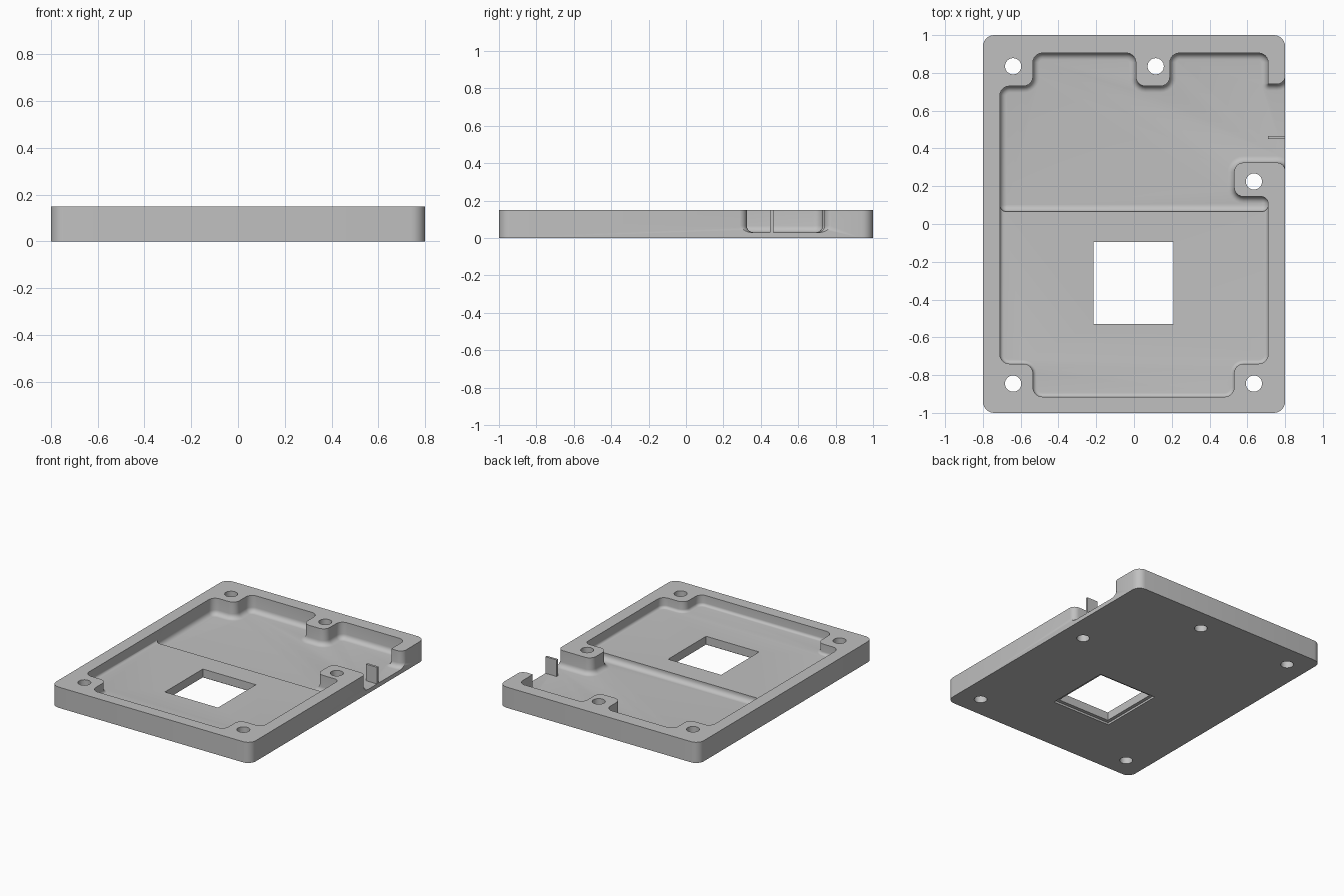
import bpy, bmesh, math
from mathutils import Vector

old = bpy.data.objects.get("Cube")
if old:
    bpy.data.objects.remove(old)

grey = bpy.data.materials.new("plain grey")
grey.use_nodes = True
COLOUR = (0.53, 0.53, 0.53, 1)
grey.diffuse_color = COLOUR
grey.node_tree.nodes["Principled BSDF"].inputs["Base Color"].default_value = COLOUR

H = 0.15        # case height
ARC = 6         # steps per rounded corner


def outline(corners, d=0.0):
    """Rounded counter-clockwise outline (x, y, radius), moved inward by d."""
    pts, n = [], len(corners)
    for i, (x, y, r) in enumerate(corners):
        p = Vector((x, y))
        a = (p - Vector(corners[i - 1][:2])).normalized()
        b = (Vector(corners[(i + 1) % n][:2]) - p).normalized()
        na, nb = Vector((-a.y, a.x)), Vector((-b.y, b.x))
        turn = 1 if a.cross(b) > 0 else -1
        r = r - turn * d
        centre = p + (na + nb) * (d + turn * r)
        for k in range(ARC + 1):
            t = k / ARC * math.pi / 2
            pts.append(centre - turn * r * (na * math.cos(t) + nb * math.sin(t)))
    return pts


def solid(name, rings):
    """Closed solid through a stack of (outline, z) rings."""
    bm = bmesh.new()
    loops = [[bm.verts.new((p.x, p.y, z)) for p in pts] for pts, z in rings]
    for low, high in zip(loops, loops[1:]):
        for i in range(len(low)):
            bm.faces.new((low[i - 1], low[i], high[i], high[i - 1]))
    bm.faces.new(loops[0][::-1])
    bm.faces.new(loops[-1])
    bmesh.ops.remove_doubles(bm, verts=bm.verts, dist=1e-5)
    bmesh.ops.recalc_face_normals(bm, faces=bm.faces)
    mesh = bpy.data.meshes.new(name)
    bm.to_mesh(mesh)
    bm.free()
    mesh.materials.append(grey)
    obj = bpy.data.objects.new(name, mesh)
    bpy.context.collection.objects.link(obj)
    return obj


def pocket(name, corners, floor, fillet):
    """Cutter whose floor meets its walls in a fillet."""
    rings = []
    for k in range(ARC + 1):
        t = k / ARC * math.pi / 2
        rings.append((outline(corners, fillet * (1 - math.sin(t))),
                      floor + fillet * (1 - math.cos(t))))
    return solid(name, rings + [(outline(corners), H + 0.1)])


def box(x0, x1, y0, y1, r=0.0):
    return [(x0, y0, r), (x1, y0, r), (x1, y1, r), (x0, y1, r)]


def cut(target, cutter):
    mod = target.modifiers.new("cut", "BOOLEAN")
    mod.operation, mod.solver, mod.object = "DIFFERENCE", "EXACT", cutter
    bpy.context.view_layer.objects.active = target
    bpy.ops.object.modifier_apply(modifier=mod.name)
    bpy.data.objects.remove(cutter)


# Rounded slab
rim = outline(box(-0.8, 0.8, -1, 1, 0.06))
case = solid("case_half", [(rim, 0), (rim, H)])

# Deep rear pocket with screw bosses and the side opening
R = 0.05
rear = [(-0.71, 0.065, 0.036), (0.71, 0.065, 0.036), (0.71, 0.145, 0.036),
        (0.53, 0.145, R), (0.53, 0.325, R), (0.801, 0.325, 0.045),
        (0.801, 0.1, 0.04), (1, 0.1, 0.04), (1, 0.95, 0.04), (0.801, 0.95, 0.04),
        (0.801, 0.74, 0.045), (0.71, 0.74, 0.005), (0.71, 0.905, R),
        (0.19, 0.905, R), (0.19, 0.73, R), (0.01, 0.73, R), (0.01, 0.905, R),
        (-0.535, 0.905, R), (-0.535, 0.73, R), (-0.71, 0.73, R)]
cut(case, pocket("rear_cutter", rear, 0.03, 0.035))

# Shallower front pocket
front = [(-0.535, -0.915, R), (0.53, -0.915, R), (0.53, -0.74, R), (0.71, -0.74, R),
         (0.71, 0.12, 0.021), (-0.71, 0.12, 0.021), (-0.71, -0.74, R), (-0.535, -0.74, R)]
cut(case, pocket("front_cutter", front, 0.075, 0.02))

# Square window with a stepped recess underneath
for grow, top in ((0, 0.3), (0.025, 0.015)):
    window = outline(box(-0.215 - grow, 0.21 + grow, -0.53 - grow, -0.095 + grow))
    cut(case, solid("window_cutter", [(window, -0.1), (window, top)]))

# Screw holes
for x, y in ((-0.64, 0.835), (0.115, 0.835), (0.635, 0.225), (-0.64, -0.845), (0.635, -0.845)):
    hole = [Vector((x + 0.043 * math.cos(k * math.pi / 16),
                    y + 0.043 * math.sin(k * math.pi / 16))) for k in range(32)]
    cut(case, solid("hole_cutter", [(hole, -0.1), (hole, 0.3)]))

# Thin fin standing in the side opening
fin_shape = outline(box(0.71, 0.8, 0.45, 0.467))
fin = solid("opening_fin", [(fin_shape, 0.028), (fin_shape, H)])

# Smooth fillets, crisp edges
for obj in (case, fin):
    bpy.ops.object.select_all(action="DESELECT")
    obj.select_set(True)
    bpy.context.view_layer.objects.active = obj
    bpy.ops.object.shade_smooth_by_angle(angle=math.radians(32))
